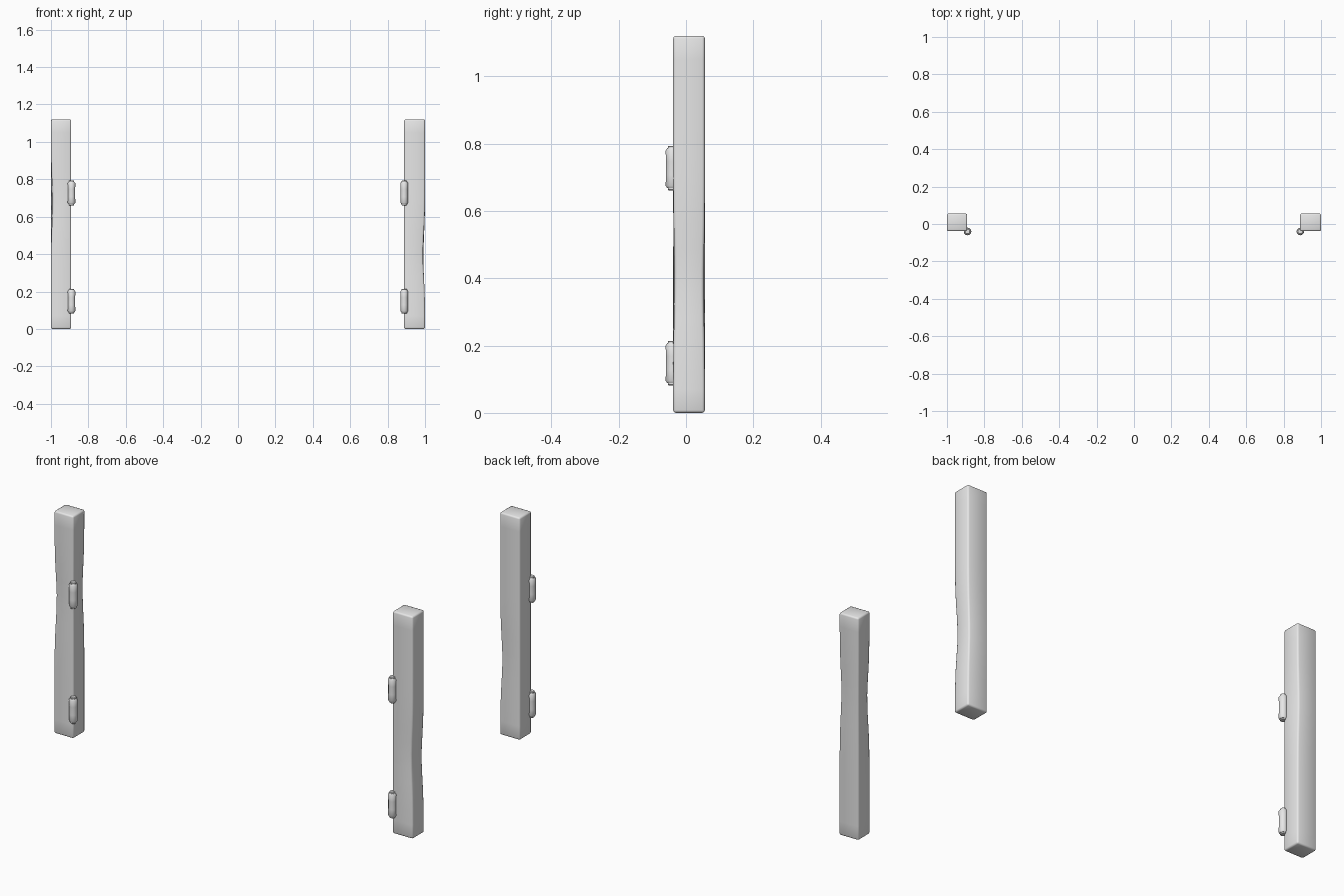
import bpy, bmesh, math

cube = bpy.data.objects.get("Cube")
if cube:
    bpy.data.objects.remove(cube, do_unlink=True)

grey = bpy.data.materials.new("plain grey")
grey.use_nodes = True
COLOUR = (0.8, 0.8, 0.8, 1)
grey.diffuse_color = COLOUR
grey.node_tree.nodes["Principled BSDF"].inputs["Base Color"].default_value = COLOUR


def finish(bm, name, angle):
    bmesh.ops.recalc_face_normals(bm, faces=bm.faces)
    mesh = bpy.data.meshes.new(name)
    bm.to_mesh(mesh)
    bm.free()
    mesh.materials.append(grey)
    ob = bpy.data.objects.new(name, mesh)
    bpy.context.collection.objects.link(ob)
    bpy.ops.object.select_all(action='DESELECT')
    ob.select_set(True)
    bpy.context.view_layer.objects.active = ob
    bpy.ops.object.shade_smooth_by_angle(angle=math.radians(angle))
    return ob


def bridge(bm, rings):
    """Skin a stack of rings and close both ends."""
    n = len(rings[0])
    for a, b in zip(rings, rings[1:]):
        for i in range(n):
            j = (i + 1) % n
            bm.faces.new((a[i], a[j], b[j], b[i]))
    bm.faces.new(rings[0])
    bm.faces.new(rings[-1])


def post(name, x0, x1, worn):
    """Square timber; worn maps a corner to (height, depth) of a shallow hollow."""
    y0, y1, bottom, top, steps = -0.038, 0.056, 0.0, 1.12, 16
    bm = bmesh.new()
    rings = []
    for k in range(steps + 1):
        z = bottom + (top - bottom) * k / steps
        ring = []
        for sx, sy in ((-1, -1), (1, -1), (1, 1), (-1, 1)):
            height, depth = worn.get((sx, sy), (0.5, 0))
            d = depth * math.exp(-((z - height) / 0.16) ** 2)
            x = (x1 if sx > 0 else x0) - sx * d
            y = (y1 if sy > 0 else y0) - sy * d * 0.4
            ring.append(bm.verts.new((x, y, z)))
        rings.append(ring)
    bridge(bm, rings)
    bmesh.ops.recalc_face_normals(bm, faces=bm.faces)
    corners = [e for e in bm.edges if e.calc_face_angle(0) > 0.8]
    bmesh.ops.bevel(bm, geom=corners, offset=0.008, segments=2, profile=0.5,
                    affect='EDGES', clamp_overlap=True)
    return finish(bm, name, 50)


def hinge(name, x, z):
    """Turned barrel with a small pin end above and below."""
    half = [(0.012, 0.066), (0.014, 0.064), (0.014, 0.059),
            (0.016, 0.059), (0.0205, 0.052), (0.0195, 0.02)]
    profile = [(r, -h) for r, h in half] + [(r, h) for r, h in reversed(half)]
    bm = bmesh.new()
    sides = 12
    rings = []
    for r, h in profile:
        rings.append([bm.verts.new((x + r * math.cos(math.tau * i / sides),
                                    -0.04 + r * math.sin(math.tau * i / sides),
                                    z + h)) for i in range(sides)])
    bridge(bm, rings)
    return finish(bm, name, 40)


# Gate posts, each with its own wear
post("left_post", 0.888, 1.0, {(1, -1): (0.4, 0.011), (1, 1): (0.38, 0.009)})
post("right_post", -1.0, -0.892, {(-1, -1): (0.68, 0.01), (1, 1): (0.72, 0.008)})

# Two hinge barrels on the inner front corner of each post
for side, x in (("left", 0.889), ("right", -0.89)):
    for level, z in (("lower", 0.148), ("upper", 0.727)):
        hinge(f"{side}_{level}_hinge", x, z)
